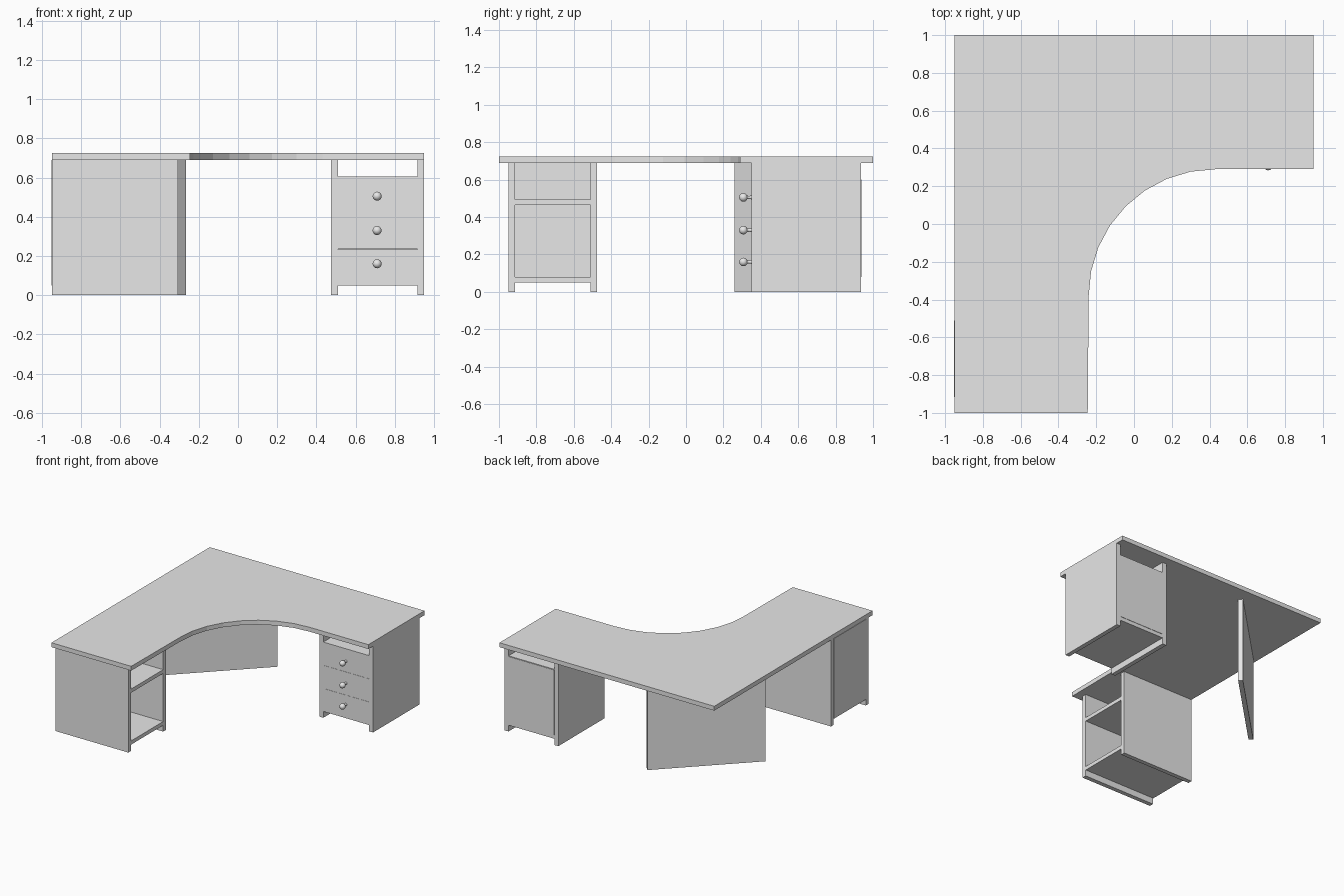
import bpy, bmesh, math
from mathutils import Matrix

cube = bpy.data.objects.get("Cube")
if cube:
    bpy.data.objects.remove(cube, do_unlink=True)

grey = bpy.data.materials.new("light_grey")
grey.use_nodes = True
grey.diffuse_color = (0.8, 0.8, 0.8, 1)
grey.node_tree.nodes["Principled BSDF"].inputs["Base Color"].default_value = (0.8, 0.8, 0.8, 1)

BOARD = 0.035      # board thickness
UNDER = 0.69       # underside of the desktop
FOOT = 0.05        # height of the cabinet floor


def finish(name, bm):
    bmesh.ops.recalc_face_normals(bm, faces=bm.faces[:])
    mesh = bpy.data.meshes.new(name)
    bm.to_mesh(mesh)
    bm.free()
    obj = bpy.data.objects.new(name, mesh)
    bpy.context.collection.objects.link(obj)
    mesh.materials.append(grey)
    return obj


def box(name, x, y, z):
    """Box from (min, max) ranges on each axis."""
    bm = bmesh.new()
    bmesh.ops.create_cube(bm, size=1)
    for v in bm.verts:
        for axis, (low, high) in enumerate((x, y, z)):
            v.co[axis] = low if v.co[axis] < 0 else high
    return finish(name, bm)


def prism(name, outline, z0, z1):
    """Flat outline raised from z0 to z1."""
    bm = bmesh.new()
    face = bm.faces.new([bm.verts.new((x, y, z0)) for x, y in outline])
    new = bmesh.ops.extrude_face_region(bm, geom=[face])["geom"]
    verts = [g for g in new if isinstance(g, bmesh.types.BMVert)]
    bmesh.ops.translate(bm, verts=verts, vec=(0, 0, z1 - z0))
    return finish(name, bm)


def lathe(name, profile, location):
    """Round part turned about an axis pointing to -y."""
    bm = bmesh.new()
    verts = [bm.verts.new((r, 0, h)) for r, h in profile]
    edges = [bm.edges.new(pair) for pair in zip(verts, verts[1:])]
    bmesh.ops.spin(bm, geom=verts + edges, cent=(0, 0, 0), axis=(0, 0, 1),
                   angle=math.tau, steps=20)
    bmesh.ops.remove_doubles(bm, verts=bm.verts[:], dist=1e-4)
    bm.transform(Matrix.Translation(location) @ Matrix.Rotation(math.pi / 2, 4, 'X'))
    obj = finish(name, bm)
    for p in obj.data.polygons:
        p.use_smooth = True
    return obj


# Corner desktop with a curved inner edge
radius, cx, cy = 0.67, 0.43, -0.38
curve = [(cx + radius * math.cos(a), cy + radius * math.sin(a))
         for a in (math.pi / 2 * (1 + i / 8) for i in range(9))]
prism("desktop", [(-0.95, -1), (-0.95, 1), (0.95, 1), (0.95, 0.29)] + curve
      + [(-0.245, -1)], UNDER, UNDER + BOARD)

# Diagonal support panel under the corner
d = BOARD / math.sqrt(2)
prism("corner_panel", [(-0.88, 0.26), (-0.265, 0.875), (-0.265 - d, 0.875 + d),
                       (-0.88 - d, 0.26 + d)], 0, UNDER)

# Drawer cabinet
x0, x1, y0, y1 = 0.475, 0.95, 0.35, 0.935
inner_x = (x0 + BOARD, x1 - BOARD)
top = 0.605
box("drawer_cabinet_side_right", (x0, x0 + BOARD), (y0, y1), (0, UNDER))
box("drawer_cabinet_side_left", (x1 - BOARD, x1), (y0, y1), (0, UNDER))
box("drawer_cabinet_body", inner_x, (y0 + 0.01, y1), (FOOT, top))
box("drawer_cabinet_back", inner_x, (y1, y1 + 0.003), (0.08, top - 0.005))

# Drawer fronts, each with a round knob
knob = [(0.010, 0), (0.008, 0.015), (0.010, 0.024)]
knob += [(0.023 * math.sin(a), 0.043 - 0.023 * math.cos(a))
         for a in (math.radians(30 * k) for k in range(1, 7))]
step = (top - FOOT) / 3
for i, knob_z in enumerate((0.16, 0.33, 0.505)):
    low = FOOT + i * step
    box(f"drawer_front_{i + 1}", inner_x, (y0, y0 + 0.02),
        (low, low + step - (0.001 if i < 2 else 0)))
    lathe(f"drawer_knob_{i + 1}", knob, (0.71, y0, knob_z))

# Open shelf cabinet facing +x
x0, x1, y0, y1 = -0.95, -0.305, -0.95, -0.475
inner_y = (y0 + BOARD, y1 - BOARD)
box("shelf_cabinet_side_front", (x0, x1), (y0, y0 + BOARD), (0, UNDER))
box("shelf_cabinet_side_rear", (x0, x1), (y1 - BOARD, y1), (0, UNDER))
box("shelf_cabinet_floor", (x0, x1), inner_y, (FOOT, 0.08))
box("shelf_cabinet_shelf", (x0, x1), inner_y, (0.465, 0.495))
box("shelf_cabinet_back", (x0 - 0.003, x0 + 0.005), inner_y, (FOOT, UNDER))
